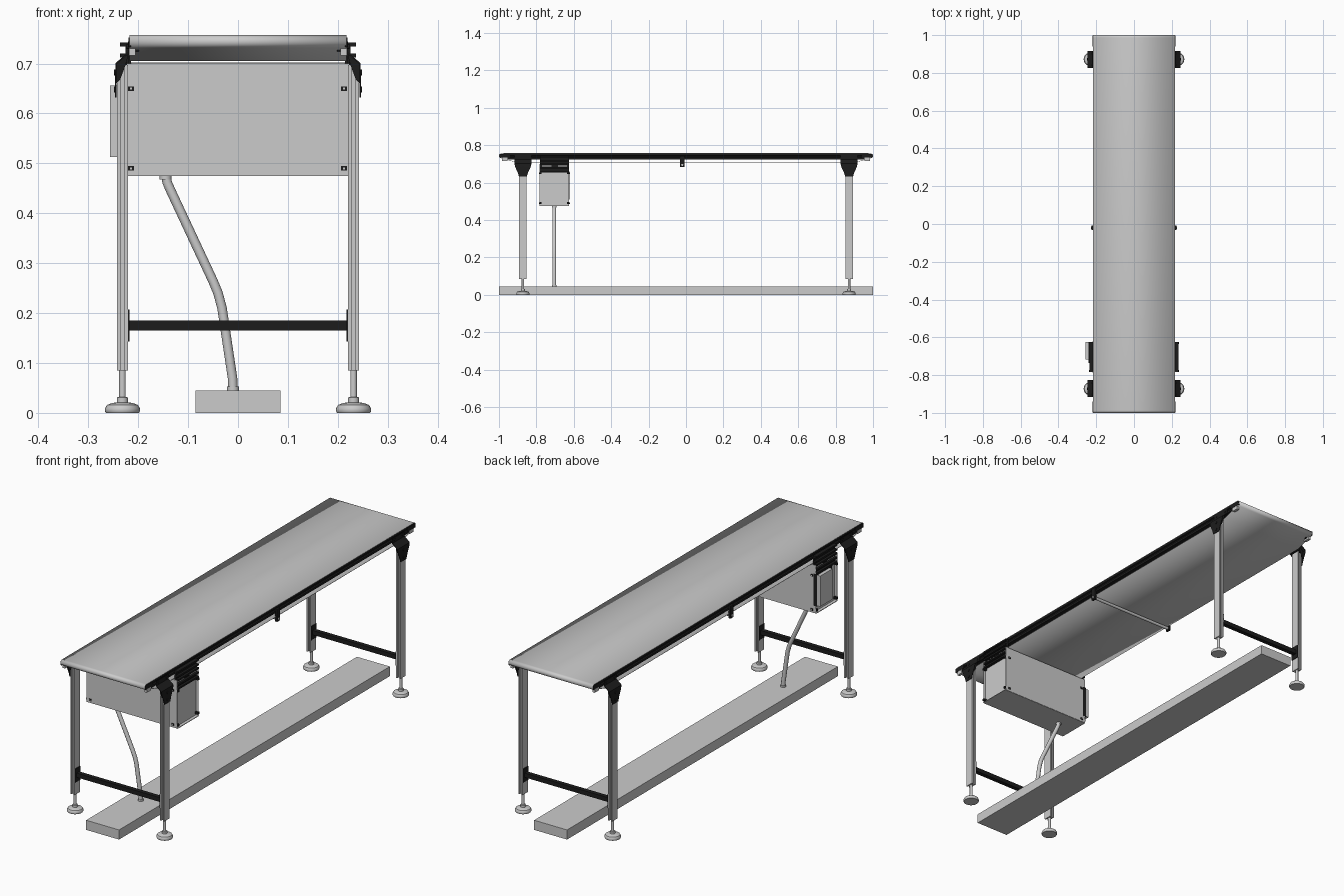
import bpy, bmesh, math
from mathutils import Vector

if "Cube" in bpy.data.objects:
    bpy.data.objects.remove(bpy.data.objects["Cube"])

black = bpy.data.materials.new("black_parts")
black.diffuse_color = (0.012, 0.012, 0.012, 1)
black.use_nodes = True
black.node_tree.nodes["Principled BSDF"].inputs["Base Color"].default_value = black.diffuse_color


def finish(name, bm, mat=None, smooth=False):
    bmesh.ops.recalc_face_normals(bm, faces=bm.faces)
    me = bpy.data.meshes.new(name)
    bm.to_mesh(me)
    bm.free()
    ob = bpy.data.objects.new(name, me)
    bpy.context.collection.objects.link(ob)
    if mat:
        me.materials.append(mat)
    if smooth:
        bpy.ops.object.select_all(action='DESELECT')
        bpy.context.view_layer.objects.active = ob
        ob.select_set(True)
        bpy.ops.object.shade_smooth_by_angle(angle=math.radians(35))
    return ob


def box(name, xr, yr, zr, mat=None):
    bm = bmesh.new()
    bmesh.ops.create_cube(bm, size=1)
    for v in bm.verts:
        for i, r in enumerate((xr, yr, zr)):
            v.co[i] = (r[0] + r[1]) / 2 + v.co[i] * abs(r[1] - r[0])
    return finish(name, bm, mat)


def prism(name, pts, axis, a, b, mat=None, smooth=False):
    """Extrude a closed 2D outline along an axis from a to b."""
    bm = bmesh.new()
    place = {'X': lambda p, t: (t, p[0], p[1]), 'Y': lambda p, t: (p[0], t, p[1]),
             'Z': lambda p, t: (p[0], p[1], t)}[axis]
    r0 = [bm.verts.new(place(p, a)) for p in pts]
    r1 = [bm.verts.new(place(p, b)) for p in pts]
    n = len(pts)
    for i in range(n):
        j = (i + 1) % n
        bm.faces.new((r0[i], r0[j], r1[j], r1[i]))
    bm.faces.new(r0)
    bm.faces.new(r1)
    return finish(name, bm, mat, smooth)


def lathe(name, prof, at, axis='Z', n=32, mat=None):
    """Revolve (radius, height) pairs around an axis."""
    bm = bmesh.new()
    rings = []
    for r, h in prof:
        ring = []
        for i in range(n):
            c, s = r * math.cos(2 * math.pi * i / n), r * math.sin(2 * math.pi * i / n)
            ring.append(bm.verts.new(Vector(at) + Vector((c, s, h) if axis == 'Z' else (h, c, s))))
        rings.append(ring)
    for p, q in zip(rings, rings[1:]):
        for i in range(n):
            bm.faces.new((p[i], p[(i + 1) % n], q[(i + 1) % n], q[i]))
    bm.faces.new(rings[0])
    bm.faces.new(rings[-1])
    return finish(name, bm, mat, True)


# Belt: thin closed loop with rounded noses and sloped return
R = 0.013
nose = [(0.987 + R * math.cos(math.radians(t)), 0.744 + R * math.sin(math.radians(t)))
        for t in range(90, -76, -15)]
right = nose + [(0.9, 0.705)]
loop = right + [(-y, z) for y, z in reversed(right)]
bm = bmesh.new()
rows = [[bm.verts.new((x, y, z)) for y, z in loop] for x in (-0.2175, 0.2175)]
n = len(loop)
for i in range(n):
    j = (i + 1) % n
    bm.faces.new((rows[0][i], rows[0][j], rows[1][j], rows[1][i]))
belt = finish("belt", bm, None, True)
mod = belt.modifiers.new("thickness", 'SOLIDIFY')
mod.thickness = 0.002
mod.offset = -1

# Slider bed inside the belt
box("slider_bed", (-0.2, 0.2), (-0.96, 0.96), (0.742, 0.752))

for s in (-1, 1):
    side = "right" if s > 0 else "left"
    # Slotted side rail
    rail = [(0.198, 0.724), (0.2165, 0.724), (0.2165, 0.734), (0.211, 0.736), (0.211, 0.743),
            (0.2165, 0.745), (0.2165, 0.7545), (0.198, 0.7545)]
    prism("side_rail_" + side, [(s * x, z) for x, z in rail], 'Y', -0.975, 0.975, black)
    for e in (-1, 1):
        # Nose end plate and tension screw
        box("nose_plate_" + side, (s * 0.214, s * 0.219), (e * 0.94, e * 0.997), (0.733, 0.752), black)
        box("tension_block_" + side, (s * 0.205, s * 0.218), (e * 0.955, e * 0.985), (0.716, 0.734))

    # Cross rod clip
    box("cross_rod_clip_" + side, (s * 0.214, s * 0.224), (-0.031, -0.009), (0.684, 0.742), black)
    lathe("cross_rod_bolt_" + side, [(0.006, 0), (0.006, s * 0.004)], (s * 0.224, -0.02, 0.695), 'X', 6)

    # Box hanger: plate with horizontal ribs
    box("hanger_plate_" + side, (s * 0.218, s * 0.225), (-0.78, -0.626), (0.655, 0.742), black)
    for z in (0.738, 0.716, 0.699, 0.678, 0.659):
        box("hanger_rib_" + side, (s * 0.224, s * 0.236), (-0.78, -0.626), (z - 0.004, z + 0.004), black)
    for y in (-0.745, -0.66):
        box("hanger_slot_" + side, (s * 0.224, s * 0.228), (y - 0.025, y + 0.025), (0.685, 0.69))

# Return belt cross rod
lathe("cross_rod", [(0.007, -0.216), (0.007, 0.216)], (0, -0.02, 0.695), 'X', 16)

# Legs, feet and brackets
quarter = [(0.011, 0.02), (0.004, 0.02), (0.004, 0.012)]
for s in (-1, 1):
    for e in (-1, 1):
        tag = ("right" if s > 0 else "left") + ("_back" if e > 0 else "_front")
        cx, cy = s * 0.2315, e * 0.872
        half = quarter + [(-x, y) for x, y in reversed(quarter)]
        outline = half + [(-x, -y) for x, y in half]
        prism("leg_" + tag, [(cx + x, cy + y) for x, y in outline], 'Z', 0.085, 0.697)
        box("leg_cap_" + tag, (cx - 0.009, cx + 0.009), (cy - 0.02, cy + 0.02), (0.697, 0.703), black)
        lathe("foot_" + tag, [(0.033, 0), (0.035, 0.003), (0.035, 0.009), (0.031, 0.016), (0.02, 0.02),
                              (0.011, 0.021), (0.011, 0.031), (0.0065, 0.032), (0.0065, 0.086)], (cx, cy, 0))
        # Bent, tapering sheet bracket
        bm = bmesh.new()
        prev = None
        for x, z, w in [(0.2185, 0.744, 0.045), (0.2185, 0.722, 0.045), (0.2445, 0.7, 0.045),
                        (0.2445, 0.683, 0.041), (0.2445, 0.65, 0.026), (0.2445, 0.632, 0.021)]:
            row = [bm.verts.new((s * x, cy + w * k, z)) for k in (-1, 1)]
            if prev:
                bm.faces.new((prev[0], prev[1], row[1], row[0]))
            prev = row
        br = finish("leg_bracket_" + tag, bm, black)
        m = br.modifiers.new("sheet", 'SOLIDIFY')
        m.thickness = 0.003
        m.offset = 0
        # Bracket side gussets and bolts
        for k in (-1, 1):
            y = cy + k * 0.028
            prism("bracket_gusset_" + tag, [(s * 0.2185, 0.722), (s * 0.244, 0.7), (s * 0.244, 0.66),
                                            (s * 0.236, 0.668), (s * 0.225, 0.698)],
                  'Y', y - 0.0015, y + 0.0015, black)
            lathe("rail_bolt_" + tag, [(0.005, 0), (0.005, s * 0.004)],
                  (s * 0.219, cy + k * 0.03, 0.734), 'X', 12, black)
        for z in (0.648, 0.682):
            lathe("leg_bolt_" + tag, [(0.006, 0), (0.006, s * 0.003)], (s * 0.2455, cy, z), 'X', 12, black)
        # Stretcher end plate
        box("stretcher_plate_" + tag, (s * 0.2175, s * 0.2207), (cy - 0.02, cy + 0.02), (0.143, 0.207), black)

# Leg stretchers
for e in (-1, 1):
    box("leg_stretcher_" + ("back" if e > 0 else "front"), (-0.218, 0.218),
        (e * 0.872 - 0.01, e * 0.872 + 0.01), (0.165, 0.185), black)

# Drive box: body, projecting end lips, corner fasteners
box("drive_box", (-0.222, 0.222), (-0.782, -0.626), (0.477, 0.7))
box("drive_box_bottom_lip", (-0.236, 0.236), (-0.782, -0.626), (0.475, 0.478))
for y in (-0.7835, -0.6265):
    box("drive_box_side_sheet", (-0.234, 0.234), (y, y + 0.002), (0.476, 0.7))
    for x in (-0.214, 0.212):
        for z in (0.49, 0.65):
            out = -0.003 if y < -0.7 else 0.005
            box("box_fastener", (x - 0.006, x + 0.006), (y, y + out), (z - 0.0045, z + 0.0045), black)
            box("box_fastener_pin", (x - 0.002, x + 0.002), (y, y + out * 1.2), (z - 0.002, z + 0.002))
for s in (-1, 1):
    for y in (-0.778, -0.63):
        for z in (0.49, 0.65):
            box("end_fastener", (s * 0.222, s * 0.238), (y - 0.005, y + 0.005), (z - 0.005, z + 0.005), black)

# Control panel on the left end
box("control_panel_frame", (-0.24, -0.222), (-0.735, -0.624), (0.51, 0.66), black)
box("control_panel", (-0.256, -0.238), (-0.717, -0.626), (0.513, 0.656))

# Floor duct and bent conduit with end collars
box("floor_duct", (-0.085, 0.085), (-1, 1), (0, 0.045))
cu = bpy.data.curves.new("conduit", 'CURVE')
cu.dimensions = '3D'
cu.bevel_depth = 0.0095
cu.bevel_resolution = 4
cu.use_fill_caps = True
path = [(-0.145, 0.477), (-0.142, 0.462), (-0.136, 0.448), (-0.05, 0.264), (-0.04, 0.24),
        (-0.032, 0.21), (-0.011, 0.07), (-0.01, 0.043)]
sp = cu.splines.new('POLY')
sp.points.add(len(path) - 1)
for p, (x, z) in zip(sp.points, path):
    p.co = (x, -0.704, z, 1)
    p.radius = 1
bpy.context.collection.objects.link(bpy.data.objects.new("conduit", cu))
lathe("conduit_collar_top", [(0.012, 0.468), (0.012, 0.477)], (-0.145, -0.704, 0), n=24)
lathe("conduit_collar_bottom", [(0.012, 0.044), (0.012, 0.053)], (-0.01, -0.704, 0), n=24)
